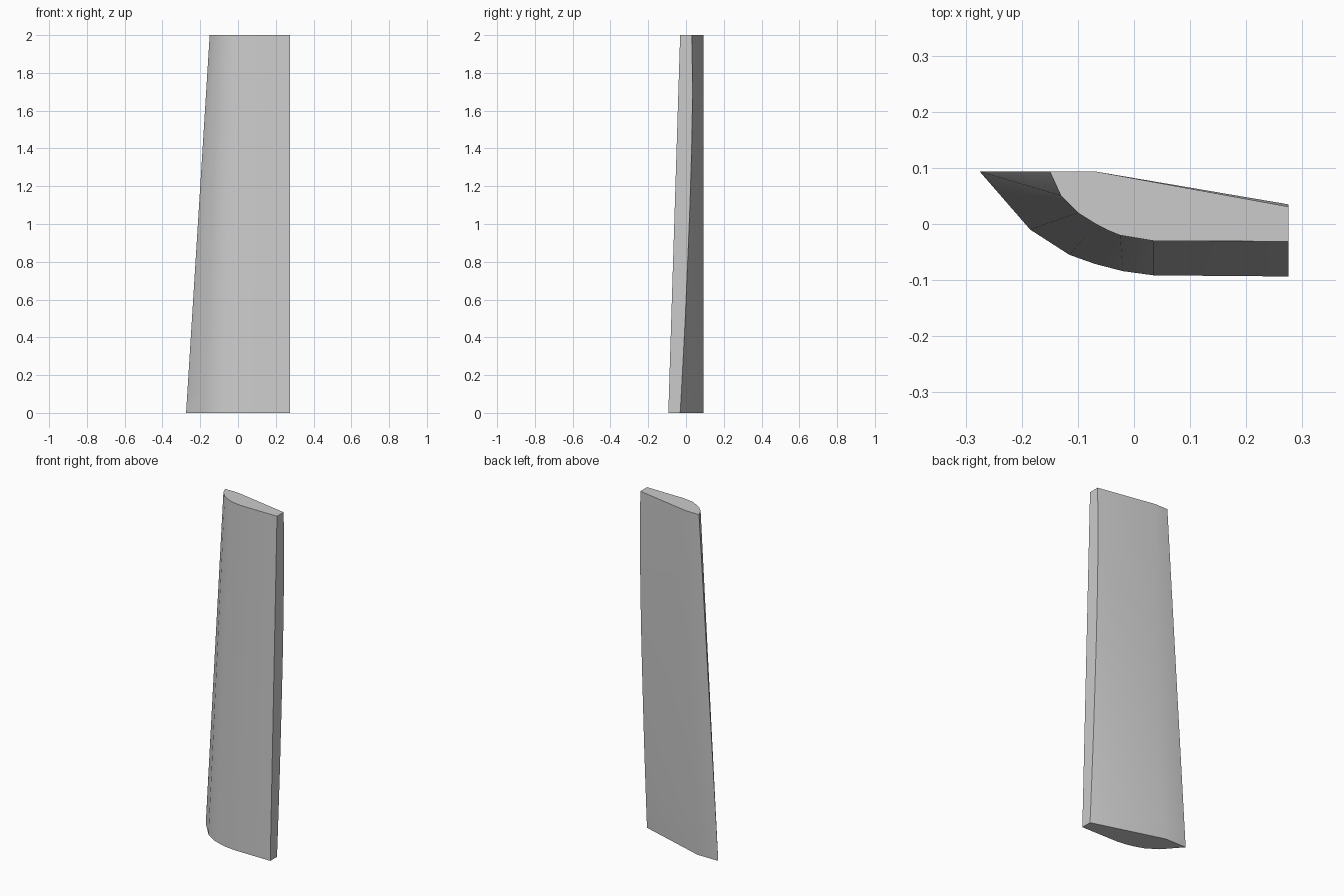
import bpy, bmesh, math

if "Cube" in bpy.data.objects:
    bpy.data.objects.remove(bpy.data.objects["Cube"])

# Front (convex) side: root point -> tip point, ordered from leading edge to trailing edge
FRONT = [((-0.275, 0.0935), (-0.15, 0.0935)),
         ((-0.275, 0.0935), (-0.13, 0.05)),
         ((-0.185, -0.01), (-0.10, 0.02)),
         ((-0.115, -0.055), (-0.068, 0.0)),
         ((-0.07, -0.071), (-0.047, -0.011)),
         ((-0.02, -0.084), (-0.025, -0.02)),
         ((0.035, -0.0915), (0.035, -0.03)),
         ((0.275, -0.0935), (0.275, -0.031))]

# Back side: height, y of the trailing corner, x of the ridge where the flat back ends
STATIONS = [(0.0, -0.031, -0.14), (0.1, -0.025, -0.118), (0.25, -0.017, -0.10),
            (0.5, -0.004, -0.084), (0.8, 0.009, -0.073), (1.1, 0.021, -0.068),
            (1.4, 0.03, -0.068), (1.7, 0.035, -0.068), (2.0, 0.031, -0.068)]


def section(z, corner_y, ridge_x):
    t = z / 2
    pts = [(a[0] + (b[0] - a[0]) * t, a[1] + (b[1] - a[1]) * t, z) for a, b in FRONT]
    return pts + [(0.275, corner_y, z), (ridge_x, 0.0935, z)]


# Blade: loft the sections and cap both ends
bm = bmesh.new()
rings = [[bm.verts.new(p) for p in section(*s)] for s in STATIONS]
n = len(rings[0])
for low, high in zip(rings, rings[1:]):
    for i in range(n):
        j = (i + 1) % n
        bm.faces.new((low[i], low[j], high[j], high[i]))
bm.faces.new(rings[-1])
bm.faces.new(rings[0][::-1])
bmesh.ops.remove_doubles(bm, verts=bm.verts[:], dist=0.0001)
bmesh.ops.recalc_face_normals(bm, faces=bm.faces[:])

mesh = bpy.data.meshes.new("blade")
bm.to_mesh(mesh)
bm.free()
blade = bpy.data.objects.new("blade", mesh)
bpy.context.collection.objects.link(blade)

# Smooth the curved front, keep the ridge and ends crisp
bpy.context.view_layer.objects.active = blade
blade.select_set(True)
bpy.ops.object.shade_smooth_by_angle(angle=math.radians(20))
